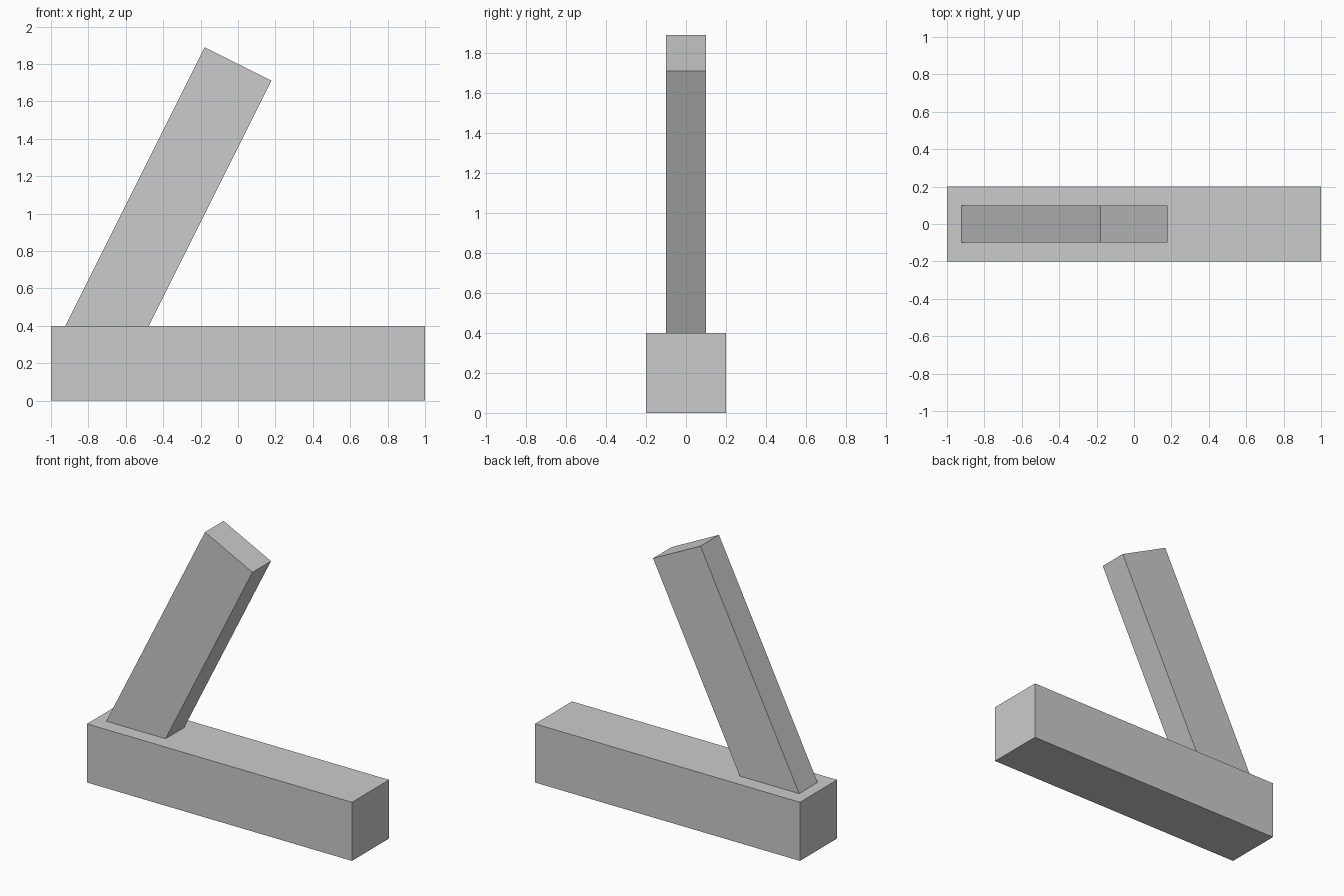
import bpy
from math import atan2, hypot
from mathutils import Matrix, Vector

default_cube = bpy.data.objects.get("Cube")
if default_cube:
    bpy.data.objects.remove(default_cube, do_unlink=True)

# Single plain grey
grey = bpy.data.materials.new("plain_grey")
grey.use_nodes = True
colour = (0.6, 0.6, 0.6, 1)
grey.diffuse_color = colour
grey.node_tree.nodes["Principled BSDF"].inputs["Base Color"].default_value = colour


def add_box(name, size, centre, tilt=0):
    """Flat-faced box, tilted about the y axis."""
    bpy.ops.mesh.primitive_cube_add(size=1, location=centre, rotation=(0, tilt, 0))
    box = bpy.context.object
    box.name = name
    box.data.transform(Matrix.Diagonal((*size, 1)))
    box.data.materials.append(grey)
    return box


# Horizontal base beam
add_box("base_beam", (2, 0.4, 0.4), (0, 0, 0.2))

# Leaning arm, its foot sunk into the beam
foot, tip = Vector((-0.8, 0, 0.2)), Vector((0, 0, 1.8))
lean = tip - foot
add_box("leaning_arm", (0.4, 0.2, hypot(lean.x, lean.z)), (foot + tip) / 2,
        atan2(lean.x, lean.z))
